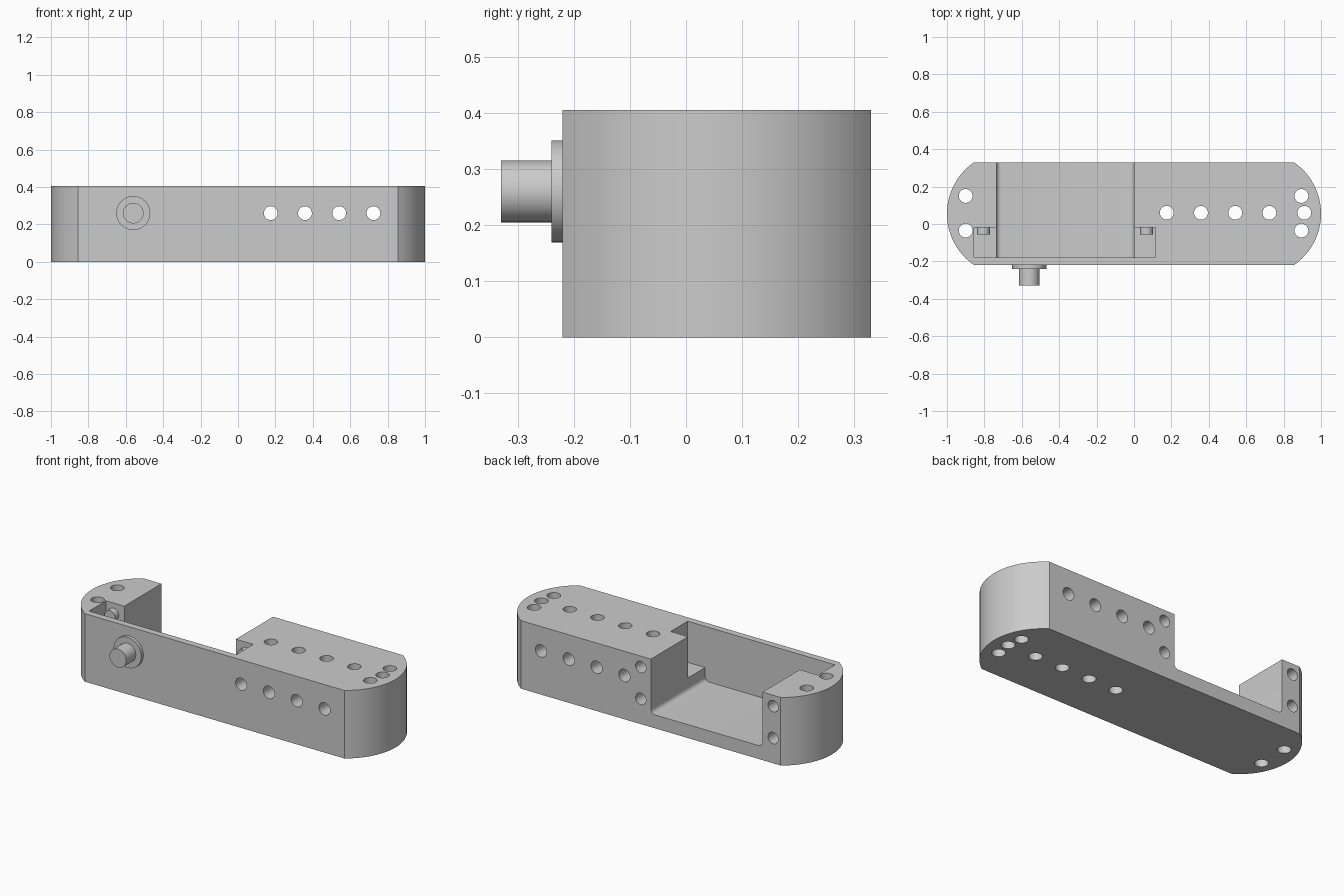
import bpy, bmesh
from math import sin, cos, pi, asin
from mathutils import Vector, Matrix

cube = bpy.data.objects.get("Cube")
if cube:
    bpy.data.objects.remove(cube, do_unlink=True)

GREY = bpy.data.materials.new("light grey")
GREY.use_nodes = True
GREY.diffuse_color = (0.6, 0.6, 0.6, 1)
GREY.node_tree.nodes["Principled BSDF"].inputs["Base Color"].default_value = (0.6, 0.6, 0.6, 1)

HEIGHT, FRONT, BACK, MID = 0.405, -0.22, 0.33, 0.055
HOLE_R, ROW_Z = 0.037, 0.26


def finish(name, bm):
    bmesh.ops.recalc_face_normals(bm, faces=bm.faces)
    mesh = bpy.data.meshes.new(name)
    bm.to_mesh(mesh)
    bm.free()
    mesh.materials.append(GREY)
    obj = bpy.data.objects.new(name, mesh)
    bpy.context.collection.objects.link(obj)
    return obj


def prism(name, points, push):
    """Extrude a closed outline of 3D points along a vector."""
    bm = bmesh.new()
    face = bm.faces.new([bm.verts.new(p) for p in points])
    out = bmesh.ops.extrude_face_region(bm, geom=[face])
    verts = [g for g in out["geom"] if isinstance(g, bmesh.types.BMVert)]
    bmesh.ops.translate(bm, verts=verts, vec=push)
    return finish(name, bm)


def rod(name, start, end, radius, sides=32):
    """Round bar between two points."""
    a, b = Vector(start), Vector(end)
    turn = (b - a).to_track_quat('Z', 'Y').to_matrix().to_4x4()
    bm = bmesh.new()
    bmesh.ops.create_cone(bm, cap_ends=True, segments=sides, radius1=radius, radius2=radius,
                          depth=(b - a).length, matrix=Matrix.Translation((a + b) / 2) @ turn)
    return finish(name, bm)


def box(name, x0, x1, y0, y1, z0, z1):
    return prism(name, [(x0, y0, z0), (x1, y0, z0), (x1, y1, z0), (x0, y1, z0)], (0, 0, z1 - z0))


def smooth(obj):
    bpy.ops.object.select_all(action='DESELECT')
    obj.select_set(True)
    bpy.context.view_layer.objects.active = obj
    bpy.ops.object.shade_smooth_by_angle(angle=0.52)


# Main block with bowed ends
half = (BACK - FRONT) / 2
bow = 0.145
radius = (half ** 2 + bow ** 2) / (2 * bow)
sweep, steps = asin(half / radius), 24
outline = []
for side in (1, -1):
    for i in range(steps + 1):
        a = -sweep + 2 * sweep * i / steps
        outline.append((side * (1 - radius + radius * cos(a)), MID + side * radius * sin(a), 0))
body = prism("body", outline, (0, 0, HEIGHT))

# Bay open to the back, with rounded floor edges
left, right, floor, fillet = -0.735, 0.0, 0.08, 0.025
profile = [(left, -0.18, 0.6)]
for cx, start in ((left + fillet, pi), (right - fillet, 1.5 * pi)):
    for i in range(7):
        a = start + i * pi / 12
        profile.append((cx + fillet * cos(a), -0.18, floor + fillet + fillet * sin(a)))
profile.append((right, -0.18, 0.6))
cutters = [prism("bay_cutter", profile, (0, 0.7, 0))]

# Notches at both ends of the bay
cutters.append(box("notch_cutter", -0.855, left + 0.05, -0.18, -0.02, 0.16, 0.6))
cutters.append(box("notch_cutter", right - 0.05, 0.115, -0.18, -0.02, 0.16, 0.6))

# Rows of through holes, upright and crosswise
for i in range(4):
    x = 0.175 + i * 0.183
    cutters.append(rod("hole_cutter", (x, 0.06, -0.1), (x, 0.06, 0.6), HOLE_R))
    cutters.append(rod("hole_cutter", (x, -0.4, ROW_Z), (x, 0.5, ROW_Z), HOLE_R))
for x, y in ((0.895, 0.15), (0.91, 0.06), (0.895, -0.035), (-0.9, 0.15), (-0.9, -0.035)):
    cutters.append(rod("hole_cutter", (x, y, -0.1), (x, y, 0.6), HOLE_R))

# Blind holes in the back beside the bay
for x in (-0.805, 0.067):
    for z in (0.34, 0.15):
        cutters.append(rod("hole_cutter", (x, 0.1, z), (x, 0.5, z), 0.034))

bpy.context.view_layer.objects.active = body
for cutter in cutters:
    cutter.hide_render = True
    mod = body.modifiers.new("cut", 'BOOLEAN')
    mod.operation, mod.solver, mod.object = 'DIFFERENCE', 'EXACT', cutter
    bpy.ops.object.modifier_apply(modifier=mod.name)
    bpy.data.objects.remove(cutter, do_unlink=True)
smooth(body)

# Pins inside the notches
for name, x in (("right_notch_pin", -0.805), ("left_notch_pin", 0.067)):
    smooth(rod(name, (x, -0.01, 0.34), (x, -0.056, 0.34), 0.034))

# Button on the front
smooth(rod("button_flange", (-0.56, FRONT + 0.01, ROW_Z), (-0.56, -0.24, ROW_Z), 0.091, 48))
smooth(rod("button_stem", (-0.56, -0.235, ROW_Z), (-0.56, -0.33, ROW_Z), 0.055, 48))
